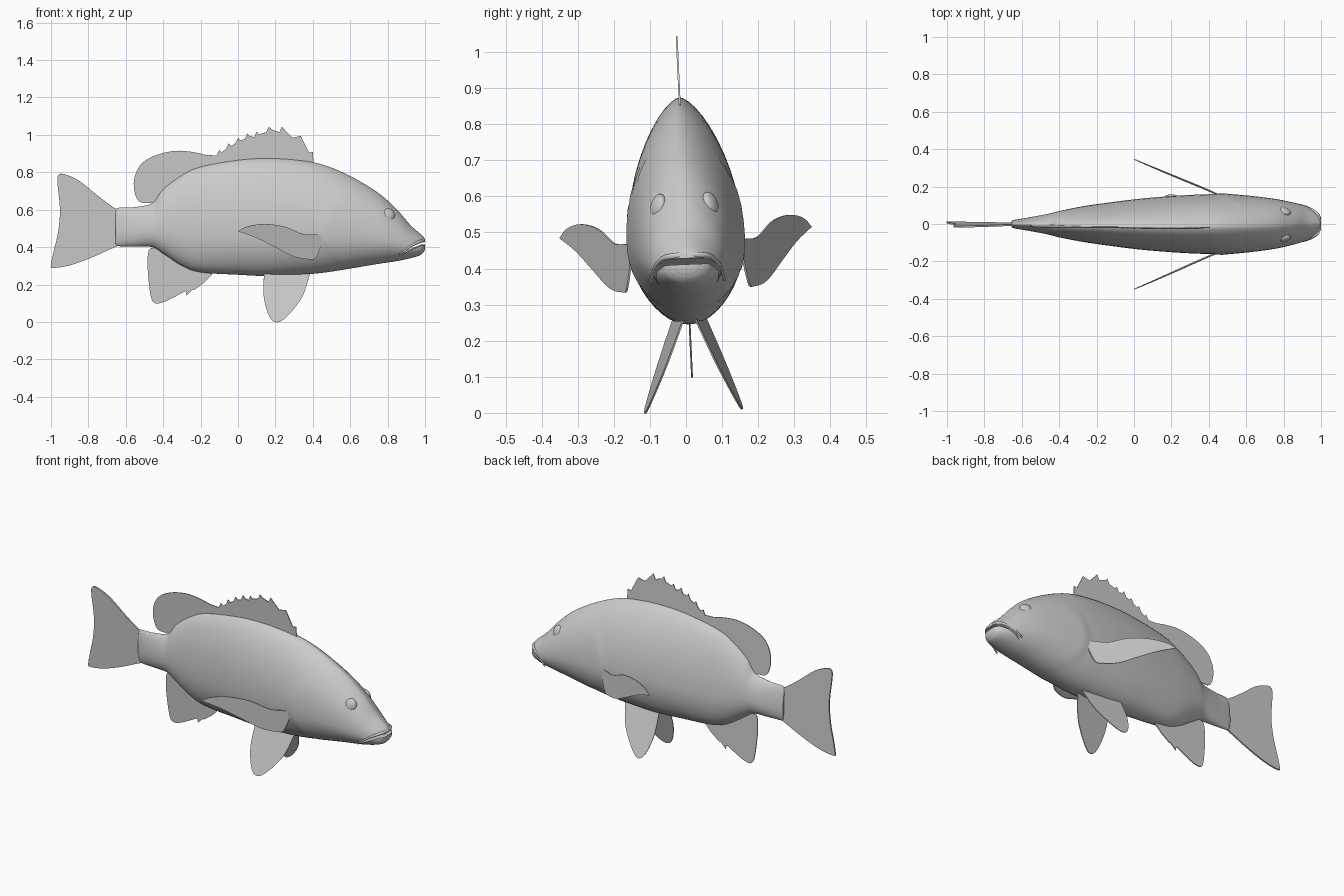
import bpy, bmesh, math
from mathutils import Matrix, Vector

cube = bpy.data.objects.get("Cube")
if cube:
    bpy.data.objects.remove(cube, do_unlink=True)

gray = bpy.data.materials.new("plain_gray")
gray.use_nodes = True
gray.diffuse_color = (0.6, 0.6, 0.6, 1)
gray.node_tree.nodes["Principled BSDF"].inputs["Base Color"].default_value = (0.6, 0.6, 0.6, 1)

# The whole fish leans slightly to one side
PIVOT = Matrix.Translation((0, 0, 0.47))
LEAN = PIVOT @ Matrix.Rotation(0.045, 4, "X") @ PIVOT.inverted()


def finish(name, bm, smooth=True):
    """Turn a bmesh into a leaning, shaded object."""
    bmesh.ops.recalc_face_normals(bm, faces=bm.faces)
    bm.transform(LEAN)
    mesh = bpy.data.meshes.new(name)
    bm.to_mesh(mesh)
    bm.free()
    obj = bpy.data.objects.new(name, mesh)
    bpy.context.collection.objects.link(obj)
    mesh.materials.append(gray)
    bpy.ops.object.select_all(action="DESELECT")
    obj.select_set(True)
    bpy.context.view_layer.objects.active = obj
    if smooth:
        bpy.ops.object.shade_smooth_by_angle(angle=math.radians(40))
    return obj


def spline(points, steps):
    """Smooth curve through the points."""
    pts = [Vector(p) for p in points]
    pts = [2 * pts[0] - pts[1]] + pts + [2 * pts[-1] - pts[-2]]
    out = []
    for a, b, c, d in zip(pts, pts[1:], pts[2:], pts[3:]):
        for i in range(steps):
            t = i / steps
            out.append(0.5 * (2 * b + (c - a) * t + (2 * a - 5 * b + 4 * c - d) * t ** 2
                              + (3 * b - a - 3 * c + d) * t ** 3))
    return out + [pts[-2]]


def plate(name, outline, side=lambda x, z: 0, thick=0.005):
    """Thin sheet with an x-z outline; side gives its sideways position."""
    bm = bmesh.new()
    layers = [[bm.verts.new((x, side(x, z) + s * thick / 2, z)) for x, z in outline]
              for s in (-1, 1)]
    for layer in layers:
        bm.faces.new(layer)
    n = len(outline)
    for i in range(n):
        j = (i + 1) % n
        bm.faces.new((layers[0][i], layers[0][j], layers[1][j], layers[1][i]))
    return finish(name, bm, smooth=False)


# Body stations: x, back height, belly height, half width
STATIONS = [
    (-0.655, 0.595, 0.415, 0.014), (-0.64, 0.61, 0.405, 0.022), (-0.56, 0.613, 0.403, 0.036),
    (-0.46, 0.635, 0.40, 0.055), (-0.40, 0.71, 0.365, 0.07), (-0.30, 0.785, 0.30, 0.09),
    (-0.20, 0.83, 0.265, 0.106), (0, 0.866, 0.252, 0.132), (0.15, 0.875, 0.245, 0.146),
    (0.30, 0.868, 0.25, 0.156), (0.45, 0.842, 0.262, 0.16), (0.60, 0.78, 0.285, 0.152),
    (0.75, 0.69, 0.31, 0.134), (0.85, 0.60, 0.325, 0.113), (0.92, 0.52, 0.34, 0.092),
    (0.97, 0.475, 0.355, 0.068), (0.99, 0.457, 0.37, 0.05), (1.0, 0.442, 0.388, 0.03),
]
SPANS = spline(STATIONS, 7)
RING = 48


def gill_lift(x, z):
    """Raised rim along the rear edge of the gill cover."""
    edge = 0.44 + 3 * (z - 0.5) ** 2
    ahead = x - edge
    if ahead < 0 or z > 0.68:
        return 0
    return 0.007 * min(1, ahead / 0.015) * math.exp(-ahead / 0.08)


bm = bmesh.new()
rings = []
for x, top, low, half in SPANS:
    middle = low + 0.37 * (top - low)
    ring = []
    for i in range(RING):
        a = math.tau * i / RING
        c, s = math.cos(a), math.sin(a)
        z = middle + s * (top - middle if s > 0 else middle - low)
        y = half * abs(c) ** (1.3 if s > 0 else 1) + gill_lift(x, z) * abs(c)
        ring.append(bm.verts.new((x, math.copysign(y, c), z)))
    rings.append(ring)
for r, q in zip(rings, rings[1:]):
    for i in range(RING):
        j = (i + 1) % RING
        bm.faces.new((r[i], r[j], q[j], q[i]))
bm.faces.new(rings[0])
bm.faces.new(rings[-1])
body = finish("body", bm)

# Mouth slit
upper = [(1.05, 0.432), (0.98, 0.427), (0.93, 0.406), (0.865, 0.358)]
lower = [(0.93, 0.391), (0.98, 0.411), (1.05, 0.413)]
cutter = plate("mouth_cutter", upper + lower, thick=0.5)
cutter.hide_render = True
cut = body.modifiers.new("mouth", "BOOLEAN")
cut.operation, cut.object, cut.solver = "DIFFERENCE", cutter, "EXACT"
bpy.context.view_layer.objects.active = body
bpy.ops.object.modifier_move_to_index(modifier="mouth", index=0)
bpy.ops.object.modifier_apply(modifier="mouth")
bpy.data.objects.remove(cutter, do_unlink=True)

# Upper lip wrapped around the snout
right_lip = [(0.865, -0.103, 0.364), (0.92, -0.089, 0.406), (0.965, -0.066, 0.43), (0.988, -0.036, 0.436)]
left_lip = [(x, -y, z) for x, y, z in reversed(right_lip)]
path = spline(right_lip + [(0.991, 0, 0.437)] + left_lip, 4)
bm = bmesh.new()
tubes = []
for i, p in enumerate(path):
    along = (path[min(i + 1, len(path) - 1)] - path[max(i - 1, 0)]).normalized()
    out = along.cross(Vector((0, 0, 1))).normalized()
    up = out.cross(along)
    radius = 0.004 + 0.005 * math.sin(math.pi * i / (len(path) - 1))
    tubes.append([bm.verts.new(p + radius * (math.cos(a) * out + math.sin(a) * up))
                  for a in (math.tau * k / 10 for k in range(10))])
for r, q in zip(tubes, tubes[1:]):
    for k in range(10):
        m = (k + 1) % 10
        bm.faces.new((r[k], r[m], q[m], q[k]))
bm.faces.new(tubes[0])
bm.faces.new(tubes[-1])
finish("upper_lip", bm)

# Tail fin
tail = spline([(-0.62, 0.59), (-0.67, 0.615), (-0.75, 0.675), (-0.85, 0.755), (-0.93, 0.79),
               (-0.96, 0.785), (-0.965, 0.74), (-0.952, 0.60), (-0.962, 0.48), (-0.985, 0.38),
               (-1.0, 0.305), (-0.99, 0.289), (-0.90, 0.302), (-0.78, 0.345), (-0.67, 0.395),
               (-0.62, 0.415)], 4)
plate("tail_fin", tail, thick=0.009)

# Soft rear dorsal lobe joined to a row of spines
lobe = spline([(-0.46, 0.635), (-0.53, 0.645), (-0.557, 0.72), (-0.545, 0.80), (-0.50, 0.86),
               (-0.42, 0.898), (-0.33, 0.915), (-0.25, 0.91), (-0.17, 0.893)], 4)
spines = []
for x, z in [(-0.10, 0.92), (-0.05, 0.955), (0, 0.985), (0.05, 1.008), (0.10, 1.018),
             (0.165, 1.045), (0.235, 1.045)]:
    spines += [(x - 0.014, z - 0.03), (x, z), (x + 0.012, z - 0.014)]
front = [(0.29, 0.985), (0.335, 0.995), (0.38, 0.905), (0.40, 0.91), (0.405, 0.83)]
base = [(0.15, 0.85), (-0.10, 0.82), (-0.30, 0.74), (-0.42, 0.65)]
plate("dorsal_fin", [tuple(p) for p in lobe] + spines + front + base)

# Anal fin with short spines in front
anal = spline([(-0.38, 0.40), (-0.46, 0.395), (-0.48, 0.37), (-0.483, 0.28), (-0.467, 0.14),
               (-0.445, 0.10), (-0.40, 0.105), (-0.35, 0.128), (-0.28, 0.165)], 4)
anal = [tuple(p) for p in anal] + [(-0.275, 0.14), (-0.24, 0.175), (-0.235, 0.17), (-0.18, 0.21),
                                   (-0.14, 0.25), (-0.14, 0.29), (-0.30, 0.34)]
plate("anal_fin", anal)

# Paired fins and eyes
pectoral = spline([(0, 0.50), (0.05, 0.525), (0.14, 0.536), (0.25, 0.52), (0.35, 0.478), (0.45, 0.465),
                   (0.42, 0.355), (0.38, 0.343), (0.30, 0.358), (0.20, 0.41), (0.10, 0.462),
                   (0, 0.50)], 4)[:-1]
pelvic = spline([(0.14, 0.275), (0.136, 0.16), (0.15, 0.08), (0.175, 0.022), (0.203, 0.004),
                 (0.24, 0.015), (0.30, 0.075), (0.35, 0.15), (0.39, 0.275)], 4)
for name, s in (("left", 1), ("right", -1)):
    plate(name + "_pectoral_fin", pectoral, lambda x, z: s * (0.348 - 0.43 * x))
    plate(name + "_pelvic_fin", pelvic,
          lambda x, z: s * (0.036 + 0.38 * (0.25 - z) - 0.12 * (x - 0.25)))
    bm = bmesh.new()
    place = (Matrix.Translation((0.807, s * 0.073, 0.575)) @ Matrix.Rotation(-s * 0.4, 4, "Z")
             @ Matrix.Rotation(s * 0.3, 4, "X") @ Matrix.Diagonal((0.033, 0.018, 0.036, 1)))
    bmesh.ops.create_uvsphere(bm, u_segments=24, v_segments=16, radius=1, matrix=place)
    finish(name + "_eye", bm)
